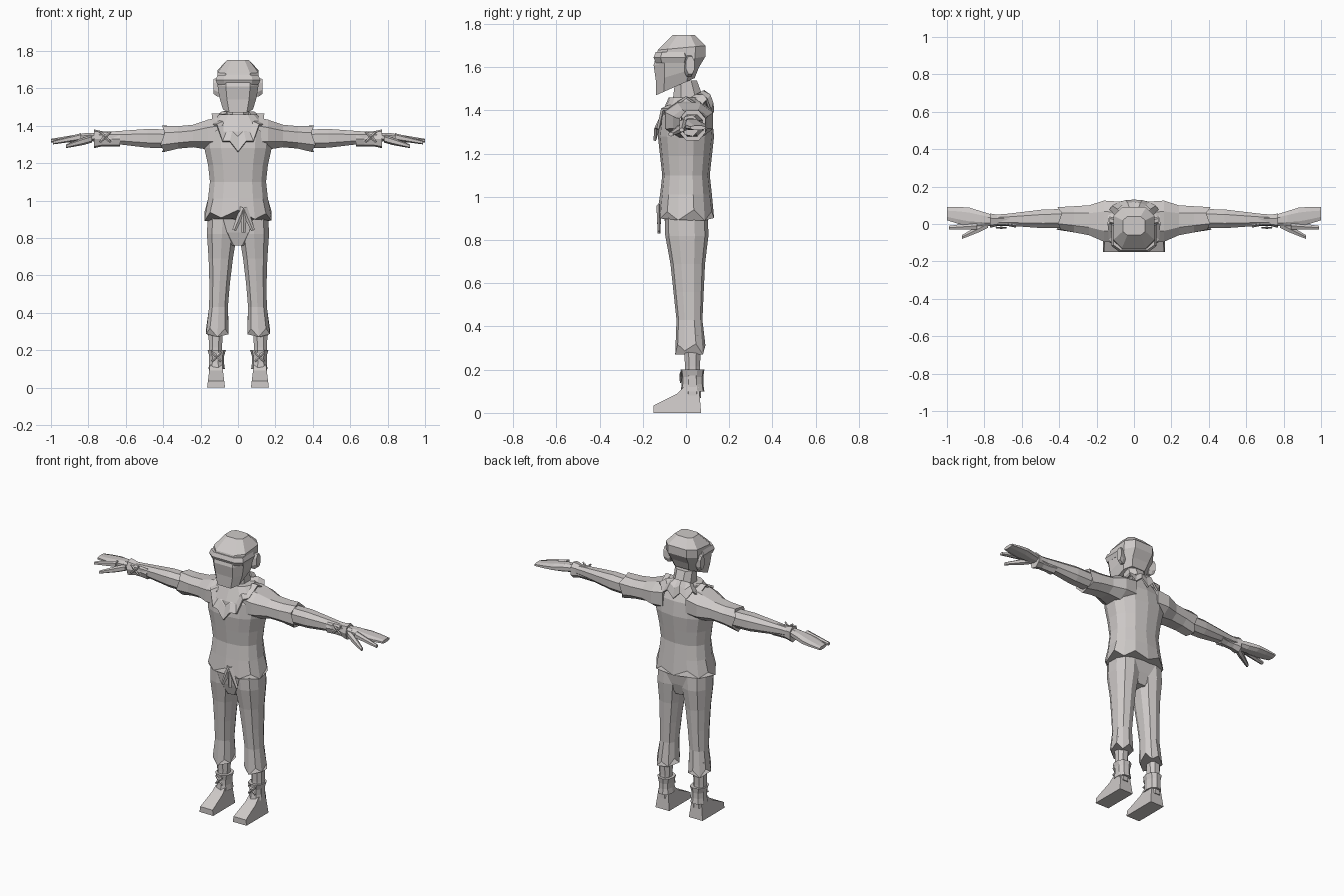
import bpy, bmesh, math
from mathutils import Vector, Matrix

cube = bpy.data.objects.get("Cube")
if cube:
    bpy.data.objects.remove(cube, do_unlink=True)

clay = bpy.data.materials.new("warm_grey")
clay.use_nodes = True
colour = (0.62, 0.59, 0.58, 1)
clay.diffuse_color = colour
clay.node_tree.nodes["Principled BSDF"].inputs["Base Color"].default_value = colour


def finish(name, mesh_builder):
    bmesh.ops.recalc_face_normals(mesh_builder, faces=mesh_builder.faces)
    mesh = bpy.data.meshes.new(name)
    mesh_builder.to_mesh(mesh)
    mesh_builder.free()
    mesh.materials.append(clay)
    obj = bpy.data.objects.new(name, mesh)
    bpy.context.collection.objects.link(obj)
    return obj


def signed_power(value, power):
    return math.copysign(abs(value) ** power, value)


def section(sides, power):
    """Rounded-square cross-section scaled to fill the unit square."""
    angles = [math.tau * (i + 0.5) / sides for i in range(sides)]
    across = [signed_power(math.cos(angle), power) for angle in angles]
    along = [signed_power(math.sin(angle), power) for angle in angles]
    widest, deepest = max(map(abs, across)), max(map(abs, along))
    return [(u / widest, v / deepest) for u, v in zip(across, along)]


def bridge(builder, lower, upper):
    for i in range(len(lower)):
        j = (i + 1) % len(lower)
        builder.faces.new((lower[i], lower[j], upper[j], upper[i]))


def loft(name, start, end, sizes, mirror=1, sides=8, power=0.85, jag=0, tilt=0):
    """Evenly spaced cross-sections of the given half sizes from start to end.
    The tilt slopes the first section; the jag tears the last into a zigzag."""
    start, end = Vector(start), Vector(end)
    sideways = abs(end.x - start.x) > abs(end.z - start.z)
    builder = bmesh.new()
    loops = []
    for r, (half_a, half_b) in enumerate(sizes):
        part = r / (len(sizes) - 1)
        centre = start.lerp(end, part)
        loop = []
        for i, (u, v) in enumerate(section(sides, power)):
            slide = tilt * v * (1 - part)
            if part == 1:
                slide += jag * (-1) ** i * (1 + math.sin(i * 2) / 2)
            if sideways:
                offset = Vector((slide, u * half_a, v * half_b))
            else:
                offset = Vector((u * half_a, v * half_b, slide))
            point = centre + offset
            point.x *= mirror
            loop.append(builder.verts.new(point))
        loops.append(loop)
    for lower, upper in zip(loops, loops[1:]):
        bridge(builder, lower, upper)
    builder.faces.new(loops[0])
    builder.faces.new(loops[-1])
    return finish(name, builder)


def knot(name, centre, reach, width, angles):
    """Flat tapered cloth ends fanning out from a point, angles from straight down."""
    builder = bmesh.new()
    for angle in angles:
        made = bmesh.ops.create_cone(builder, cap_ends=True, segments=4, depth=reach,
                                     radius1=width / 2, radius2=width)
        place = (Matrix.Translation(centre) @ Matrix.Rotation(angle, 4, "Y")
                 @ Matrix.Translation((0, 0, -reach / 2)) @ Matrix.Scale(0.6, 4, (0, 1, 0)))
        bmesh.ops.transform(builder, matrix=place, verts=made["verts"])
    return finish(name, builder)


def ragged_collar(points=20):
    """Ring from the neckline to a zigzag edge that dips to a point in front."""
    builder = bmesh.new()
    neckline, middle, edge = [], [], []
    for i in range(points):
        angle = math.tau * i / points
        side, front = math.sin(angle), math.cos(angle)
        inner = Vector((side * 0.07, front * -0.08, 1.44 - front * 0.05))
        reach = 0.145 if front > 0 else 0.125
        dip = (0.16 if front > 0 else 0.03) * front ** 2
        outer = Vector((side * 0.14, -reach * signed_power(front, 0.5),
                        1.44 - dip - 0.02 * (-1) ** i))
        centre = inner.lerp(outer, 0.5) + Vector((0, front * -0.01, 0.01))
        for loop, point in zip((neckline, middle, edge), (inner, centre, outer)):
            loop.append(builder.verts.new(point))
    bridge(builder, neckline, middle)
    bridge(builder, middle, edge)
    collar = finish("collar", builder)
    cloth = collar.modifiers.new("cloth_thickness", "SOLIDIFY")
    cloth.thickness, cloth.offset = 0.012, 0


def wedge_shoe(name, mirror):
    """Side profile pushed across the width, narrowing towards the ankle."""
    profile = [(-.15, 0), (.07, 0), (.06, .12), (-.01, .12), (-.04, .09), (-.15, .035)]
    builder = bmesh.new()
    rims = [[builder.verts.new((mirror * (0.117 + edge * (0.048 - z / 8)), y, z))
             for y, z in profile] for edge in (-1, 1)]
    bridge(builder, *rims)
    for rim in rims:
        builder.faces.new(rim)
    finish(name, builder)


# Head, cap brim and neck
loft("head", (0, -.05, 1.51), (0, -.01, 1.75),
     [(.08, .09), (.1, .1), (.11, .12), (.11, .11), (.06, .05)], power=0.6, tilt=0.04)
loft("cap_brim", (0, -.06, 1.62), (0, -.06, 1.67),
     [(.11, .08), (.12, .09), (.11, .08)], power=0.5)
loft("neck", (0, .02, 1.38), (0, 0, 1.54), [(.07, .08), (.06, .07), (.06, .05)])

# Shirt with a ragged hem, collar, trouser seat and hanging sash
loft("shirt", (0, 0, 1.46), (0, 0, .92),
     [(.1, .08), (.19, .12), (.18, .13), (.16, .12), (.15, .11), (.16, .12), (.18, .13)],
     sides=14, jag=0.02)
ragged_collar()
loft("trouser_seat", (0, 0, .97), (0, 0, .76), [(.15, .1), (.16, .1), (.12, .09), (.05, .07)])
knot("sash", (.03, -.125, .96), 0.13, 0.02, (-0.4, 0, 0.4))

crossed = [math.pi * (k + 0.5) / 2 for k in range(4)]
for word, mirror in (("left_", 1), ("right_", -1)):
    loft(word + "ear", (.09, .01, 1.6), (.13, .02, 1.61),
         [(.02, .04), (.02, .05), (.02, .04)], mirror)

    # Sleeve with a torn cuff, forearm and wrist wrap
    loft(word + "sleeve", (.08, .01, 1.36), (.4, .03, 1.33),
         [(.11, .09), (.11, .08), (.08, .06), (.07, .06), (.06, .07)], mirror, jag=0.01)
    loft(word + "forearm", (.38, .03, 1.33), (.8, .02, 1.34),
         [(.05, .05), (.05, .05), (.04, .04), (.03, .03), (.03, .02)], mirror)
    loft(word + "wrist_wrap", (.63, .02, 1.33), (.77, .02, 1.33),
         [(.04, .04), (.03, .04), (.03, .04), (.04, .05)], mirror, sides=7)
    knot(word + "wrist_knot", (mirror * .71, -.02, 1.34), 0.04, 0.01, crossed)

    # Palm with joined fingers, forefinger and thumb
    loft(word + "hand", (.76, .02, 1.34), (1, .055, 1.32),
         [(.03, .02), (.04, .025), (.05, .02), (.045, .015), (.035, .01)], mirror)
    loft(word + "forefinger", (.84, -.01, 1.34), (.99, -.02, 1.31),
         [(.02, .02), (.015, .015), (.01, .01)], mirror, sides=6)
    loft(word + "thumb", (.78, 0, 1.33), (.92, -.07, 1.29),
         [(.02, .02), (.02, .02), (.015, .015), (.01, .01)], mirror, sides=6)

    # Trouser leg with a torn hem, shin, ankle wrap and shoe
    loft(word + "trouser_leg", (.08, 0, .95), (.11, .02, .3),
         [(.08, .1), (.08, .1), (.065, .08), (.055, .07), (.05, .06), (.06, .07)],
         mirror, sides=10, jag=0.02)
    loft(word + "shin", (.12, .03, .36), (.12, .03, .07),
         [(.04, .04), (.035, .035), (.035, .04)], mirror)
    loft(word + "ankle_wrap", (.115, .03, .2), (.115, .03, .1),
         [(.05, .055), (.04, .05), (.04, .05), (.045, .055)], mirror, sides=9)
    knot(word + "ankle_knot", (mirror * .115, -.025, .165), 0.035, 0.01, crossed)
    wedge_shoe(word + "shoe", mirror)
